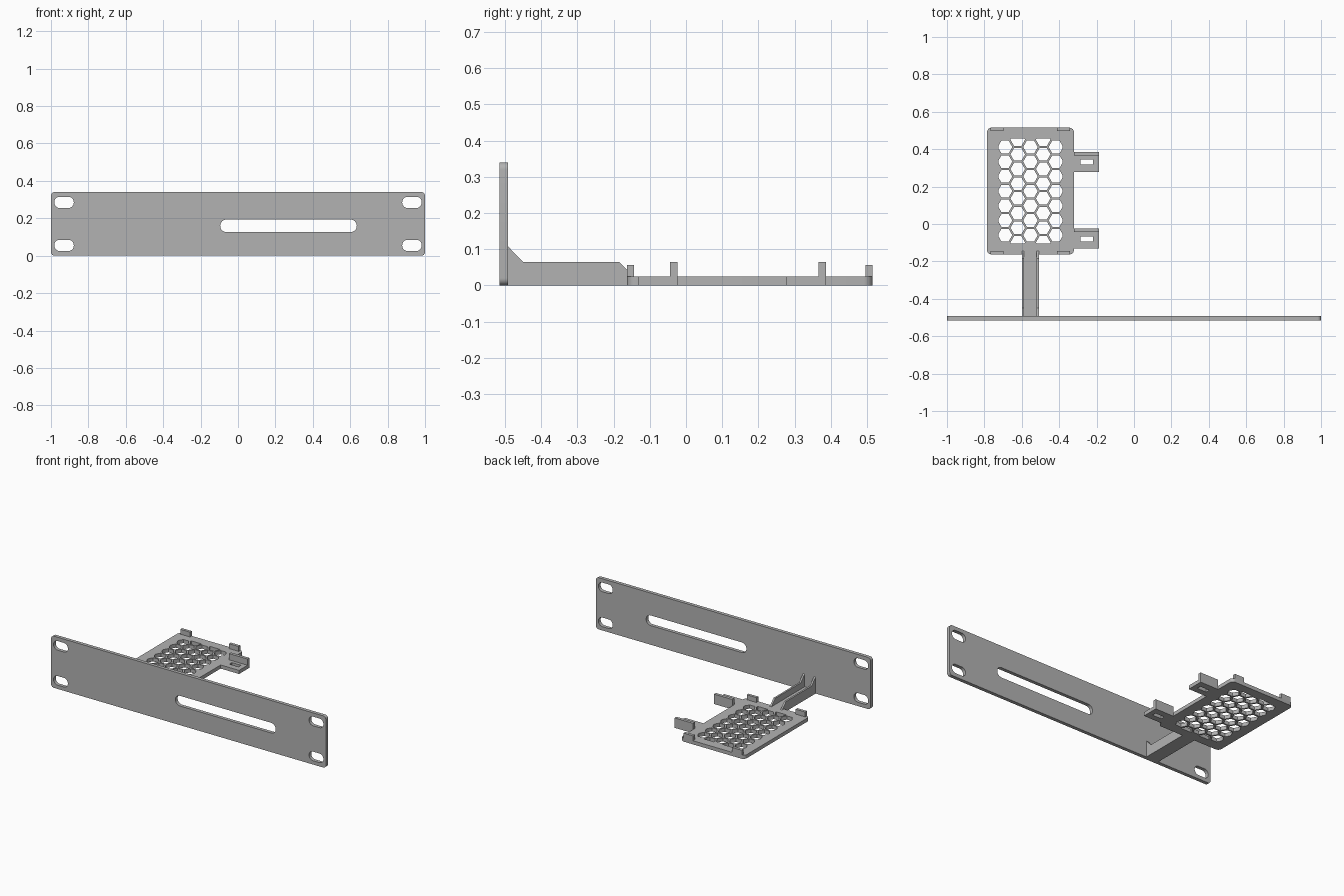
import bpy, bmesh
from math import pi, cos, sin, sqrt
from mathutils import Vector

cube = bpy.data.objects.get("Cube")
if cube:
    bpy.data.objects.remove(cube, do_unlink=True)

grey = bpy.data.materials.new("plain grey")
grey.use_nodes = True
grey.diffuse_color = (0.45, 0.45, 0.45, 1)
grey.node_tree.nodes["Principled BSDF"].inputs["Base Color"].default_value = grey.diffuse_color


def rounded_rect(x0, x1, y0, y1, r=0.0, segs=8):
    """Outline of a rectangle with corner radius r."""
    if r == 0:
        return [(x0, y0), (x1, y0), (x1, y1), (x0, y1)]
    centres = [(x1 - r, y1 - r), (x0 + r, y1 - r), (x0 + r, y0 + r), (x1 - r, y0 + r)]
    return [(cx + r * cos((q + i / segs) * pi / 2), cy + r * sin((q + i / segs) * pi / 2))
            for q, (cx, cy) in enumerate(centres) for i in range(segs + 1)]


def clip(points, axis, limit, sign):
    """Keep the part of a convex outline where sign * coordinate <= sign * limit."""
    out = []
    for i, b in enumerate(points):
        a = points[i - 1]
        da, db = sign * (a[axis] - limit), sign * (b[axis] - limit)
        if da * db < 0:
            out.append(tuple(Vector(a).lerp(Vector(b), da / (da - db))))
        if db <= 0:
            out.append(b)
    return out


def extrude(name, outlines, depth, location, rotation=(0, 0, 0)):
    """Fill the first outline, minus the others as holes, and give it thickness."""
    curve = bpy.data.curves.new(name, "CURVE")
    curve.dimensions = "2D"
    curve.fill_mode = "BOTH"
    curve.extrude = depth / 2
    for points in outlines:
        spline = curve.splines.new("POLY")
        spline.points.add(len(points) - 1)
        for p, (x, y) in zip(spline.points, points):
            p.co = (x, y, 0, 1)
        spline.use_cyclic_u = True
    obj = bpy.data.objects.new(name, curve)
    bpy.context.collection.objects.link(obj)
    obj.location, obj.rotation_euler = location, rotation
    bpy.ops.object.select_all(action="DESELECT")
    obj.select_set(True)
    bpy.context.view_layer.objects.active = obj
    bpy.ops.object.convert(target="MESH")
    obj = bpy.context.object
    bm = bmesh.new()
    bm.from_mesh(obj.data)
    bmesh.ops.remove_doubles(bm, verts=bm.verts, dist=0.0001)
    bmesh.ops.recalc_face_normals(bm, faces=bm.faces)
    bm.to_mesh(obj.data)
    bm.free()
    obj.data.materials.clear()
    obj.data.materials.append(grey)
    bpy.ops.object.shade_smooth_by_angle(angle=pi / 6)
    return obj


def slab(name, x0, x1, y0, y1, z0, z1, holes=(), r=0.0):
    return extrude(name, [rounded_rect(x0, x1, y0, y1, r), *holes], z1 - z0, (0, 0, (z0 + z1) / 2))


# Front panel with four mounting slots and one long slot
slots = [rounded_rect(x - 0.052, x + 0.052, z - 0.03, z + 0.03, 0.029)
         for x in (-0.93, 0.93) for z in (0.055, 0.285)]
slots.append(rounded_rect(-0.095, 0.635, 0.126, 0.193, 0.033))
extrude("front_panel", [rounded_rect(-1, 1, 0, 0.34, 0.02), *slots],
        0.023, (0, -0.5035, 0), (pi / 2, 0, 0))

# Tray with a honeycomb cut to a rectangular field
THICK = 0.024
LEFT, RIGHT, FRONT, BACK = -0.786, -0.321, -0.163, 0.515
CX, CY = (LEFT + RIGHT) / 2, (FRONT + BACK) / 2
FIELD_X, FIELD_Y = 0.171, 0.28
pitch = 0.0785
radius = (pitch - 0.011) / sqrt(3)
cells = []
for col in range(-2, 3):
    rows = range(-3, 4) if col % 2 == 0 else [k + 0.5 for k in range(-4, 4)]
    for row in rows:
        cx, cy = CX + col * pitch * sqrt(3) / 2, CY + row * pitch
        cell = [(cx + radius * cos(k * pi / 3), cy + radius * sin(k * pi / 3)) for k in range(6)]
        for sign in (-1, 1):
            cell = clip(cell, 0, CX + sign * FIELD_X, sign)
            cell = clip(cell, 1, CY + sign * FIELD_Y, sign)
        cells.append(cell)
slab("tray", LEFT, RIGHT, FRONT, BACK, 0, THICK, cells, r=0.025)

# Small retaining lips at the tray ends
for end, y in (("front", FRONT), ("back", BACK - 0.019)):
    for side, x in (("right", -0.767), ("left", -0.412)):
        slab(f"{end}_{side}_lip", x, x + 0.07, y, y + 0.019, THICK, 0.056)

# Side arms with a slot and an upright wall
for name, y in (("back", 0.386), ("front", -0.024)):
    hole = rounded_rect(-0.286, -0.219, y - 0.069, y - 0.042)
    slab(f"{name}_arm", RIGHT, -0.187, y - 0.108, y, 0, THICK, [hole])
    slab(f"{name}_arm_wall", RIGHT, -0.187, y - 0.02, y, THICK, 0.065)

# Channel bridge joining the panel to the tray
slab("bridge_floor", -0.599, -0.508, -0.492, FRONT, 0, THICK)
profile = [(-0.492, 0), (FRONT, 0), (FRONT, THICK), (-0.144, THICK),
           (-0.185, 0.065), (-0.45, 0.065), (-0.492, 0.108)]
for side, x in (("right", -0.593), ("left", -0.514)):
    extrude(f"bridge_{side}_wall", [profile], 0.012, (x, 0, 0), (pi / 2, 0, pi / 2))
